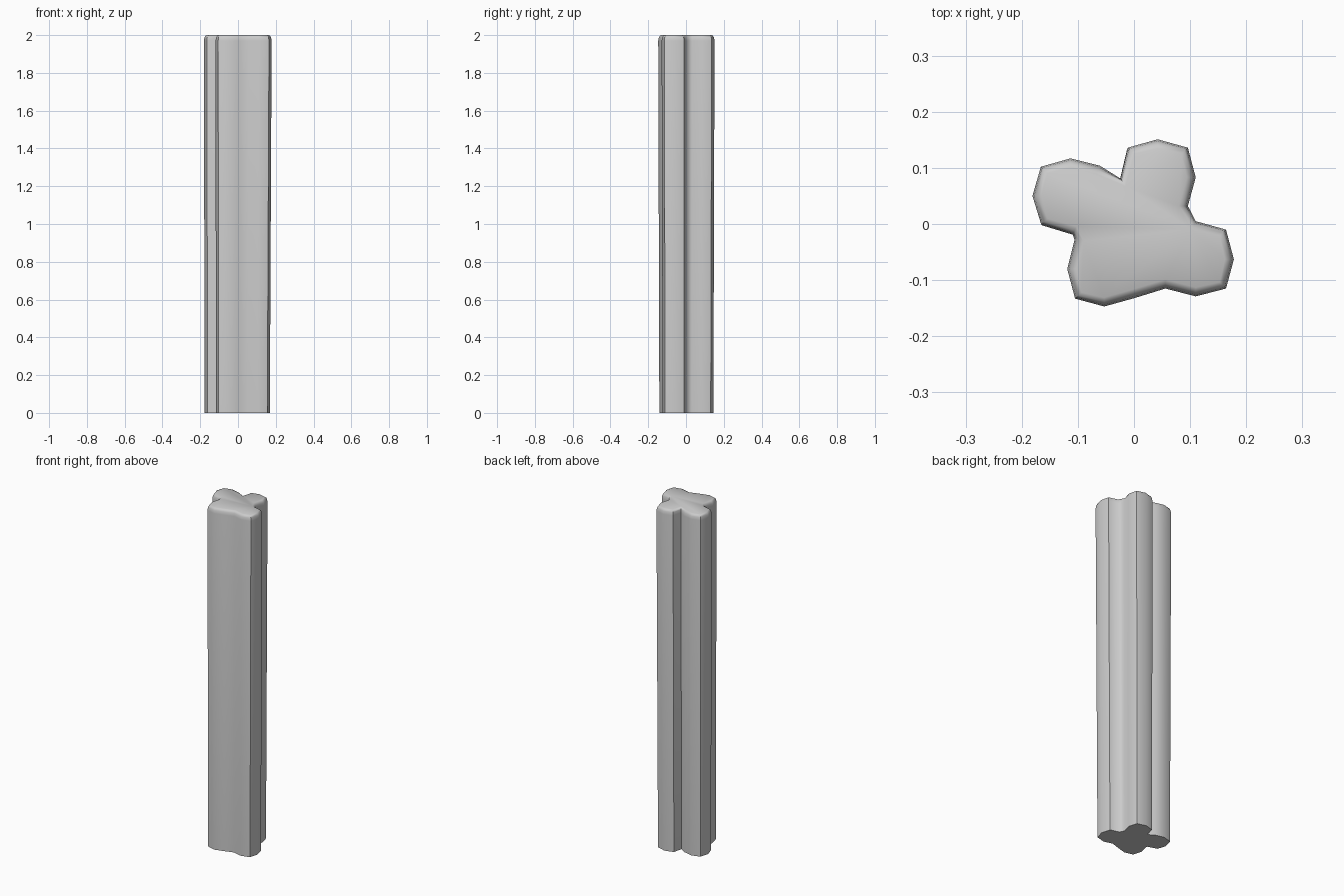
import bpy, bmesh, math
from mathutils import Vector

cube = bpy.data.objects.get("Cube")
if cube:
    bpy.data.objects.remove(cube)

grey = bpy.data.materials.new("plain grey")
grey.use_nodes = True
colour = (0.6, 0.6, 0.6, 1)
grey.diffuse_color = colour
grey.node_tree.nodes["Principled BSDF"].inputs["Base Color"].default_value = colour

# Four-lobed cross-section, counter-clockwise from the back lobe
OUTLINE = [Vector(p) for p in (
    (.042, .151), (-.011, .136), (-.024, .081), (-.061, .104), (-.113, .117),
    (-.166, .102), (-.181, .05), (-.165, -.002), (-.109, -.019), (-.106, -.028),
    (-.119, -.08), (-.105, -.133), (-.053, -.147), (.001, -.132), (.056, -.115),
    (.11, -.129), (.164, -.115), (.178, -.063), (.164, -.01), (.11, .005),
    (.096, .032), (.11, .083), (.096, .136))]


def inset(points, amount):
    """Move each corner inward along its averaged edge normal."""
    result = []
    for i, p in enumerate(points):
        along = (points[(i + 1) % len(points)] - points[i - 1]).normalized()
        result.append(p + Vector((-along.y, along.x)) * amount)
    return result


# Shaft narrows slightly toward the base and has a rounded top rim
pivot = Vector((-.06, 0))
base = [pivot + (p - pivot) * .96 for p in OUTLINE]
levels = [(0, base), (1.97, OUTLINE), (1.987, inset(OUTLINE, .003)),
          (1.996, inset(OUTLINE, .008)), (2, inset(OUTLINE, .016))]

bm = bmesh.new()
rings = [[bm.verts.new((p.x, p.y, z)) for p in ring] for z, ring in levels]
bm.faces.new(reversed(rings[0]))
bm.faces.new(rings[-1])
count = len(OUTLINE)
for low, high in zip(rings, rings[1:]):
    for i in range(count):
        j = (i + 1) % count
        bm.faces.new((low[i], low[j], high[j], high[i]))

mesh = bpy.data.meshes.new("lobed_column")
bm.to_mesh(mesh)
bm.free()
mesh.materials.append(grey)
column = bpy.data.objects.new("lobed_column", mesh)
bpy.context.collection.objects.link(column)

# Smooth lobes, with crisp grooves and base
bpy.context.view_layer.objects.active = column
column.select_set(True)
bpy.ops.object.shade_smooth_by_angle(angle=math.radians(50))
